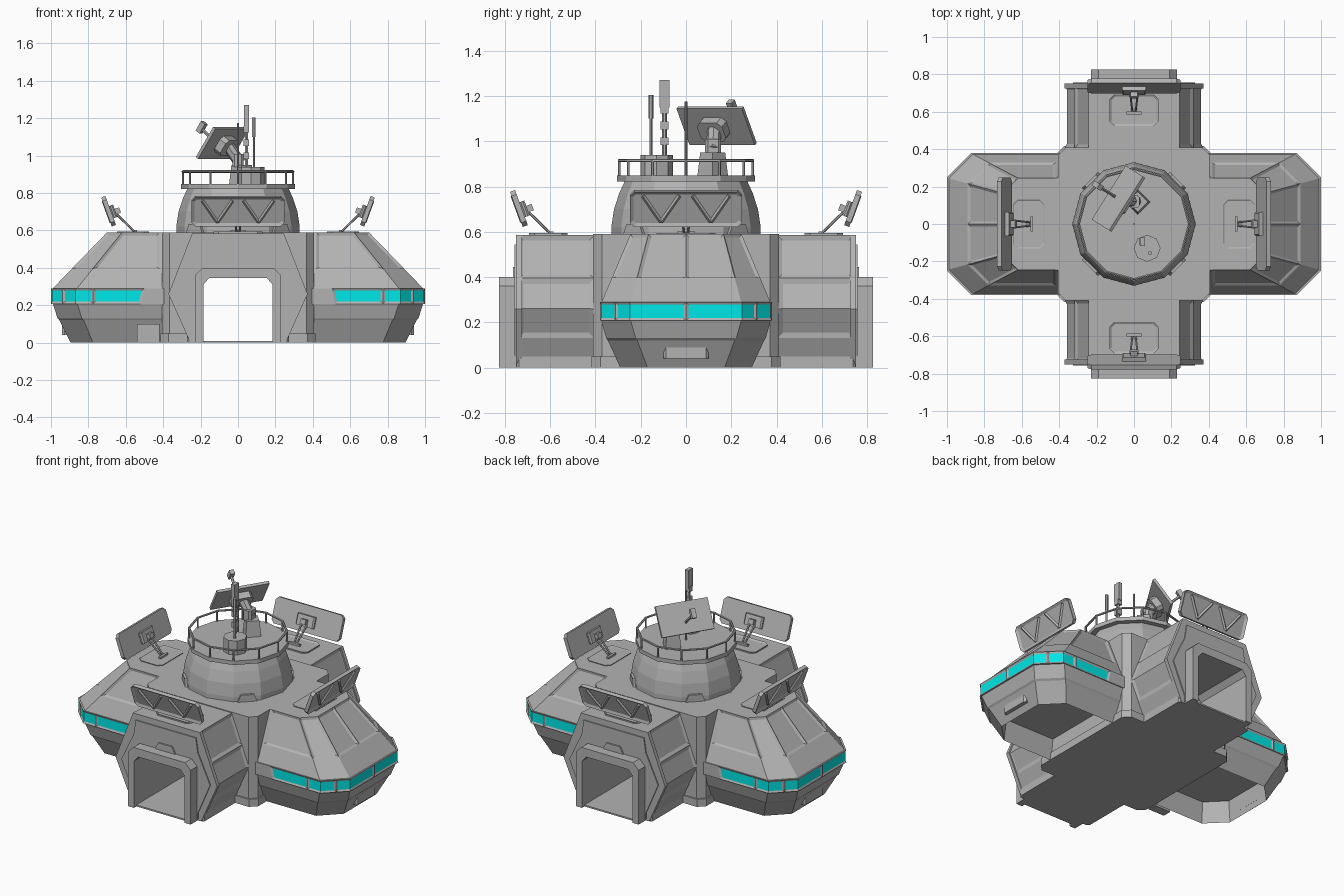
import bpy, bmesh
from math import pi, cos, sin
from mathutils import Matrix, Vector

if "Cube" in bpy.data.objects:
    bpy.data.objects.remove(bpy.data.objects["Cube"])


def material(name, rgb):
    m = bpy.data.materials.new(name)
    m.use_nodes = True
    m.diffuse_color = (*rgb, 1)
    m.node_tree.nodes["Principled BSDF"].inputs["Base Color"].default_value = (*rgb, 1)
    return m


MATS = [material("hull grey", (0.45, 0.45, 0.45)), material("window cyan", (0.0, 0.8, 0.8))]
I = Matrix.Identity(4)
T = Matrix.Translation


def turn(k, axis="Z"):
    return Matrix.Rotation(k * pi / 2, 4, axis)


def emit(bm, name, M=I):
    bm.transform(M)
    me = bpy.data.meshes.new(name)
    bm.to_mesh(me)
    bm.free()
    for m in MATS:
        me.materials.append(m)
    ob = bpy.data.objects.new(name, me)
    bpy.context.collection.objects.link(ob)


def loft(rings):
    bm = bmesh.new()
    rows = [[bm.verts.new(p) for p in ring] for ring in rings]
    n = len(rows[0])
    for a, b in zip(rows, rows[1:]):
        for i in range(n):
            j = (i + 1) % n
            bm.faces.new((a[i], a[j], b[j], b[i]))
    bm.faces.new(rows[0])
    bm.faces.new(rows[-1])
    bmesh.ops.recalc_face_normals(bm, faces=bm.faces)
    bm.normal_update()
    return bm


def prism(pts, a, b, axis="Z"):
    if axis == "Y":
        return loft([[(u, t, v) for u, v in pts] for t in (a, b)])
    return loft([[(u, v, t) for u, v in pts] for t in (a, b)])


def rect(w, h, c=0.0):
    x, y = w / 2, h / 2
    if c == 0:
        return [(-x, -y), (x, -y), (x, y), (-x, y)]
    return [(c - x, -y), (x - c, -y), (x, c - y), (x, y - c),
            (x - c, y), (c - x, y), (-x, y - c), (-x, c - y)]


def box(name, size, M, c=0.0):
    w, h, d = size
    emit(prism(rect(w, h, c), -d / 2, d / 2), name, M)


def tube(name, p, q, r, n=6, M=I, r2=None):
    p, q = Vector(p), Vector(q)
    d = q - p
    bm = bmesh.new()
    bmesh.ops.create_cone(bm, cap_ends=True, segments=n, radius1=r,
                          radius2=r if r2 is None else r2, depth=d.length)
    P = T((p + q) / 2) @ d.to_track_quat("Z", "Y").to_matrix().to_4x4()
    emit(bm, name, M @ P)


def inset(bm, test, t, d, mat=0):
    """Inset each connected patch of faces whose centre and normal pass the test."""
    faces = [f for f in bm.faces if test(f.calc_center_median(), f.normal)]
    bmesh.ops.inset_region(bm, faces=faces, thickness=t, depth=d, use_even_offset=True)
    for f in faces:
        f.material_index = mat


# Central core, open along y for the passage
half_core = [(0.185, -0.41), (0.365, -0.41), (0.405, -0.37),
             (0.405, 0.37), (0.365, 0.41), (0.185, 0.41)]
for k, side in ((0, "left"), (2, "right")):
    emit(prism(half_core, 0, 0.345), "core_wall_" + side, turn(k))
    plinth = [(x * 1.02, y * 1.02) for x, y in half_core]
    emit(prism(plinth, 0, 0.05), "core_plinth_" + side, turn(k))
emit(prism(rect(0.81, 0.82, 0.04), 0.345, 0.59), "core_roof")
box("passage_floor", (0.42, 1.6, 0.01), T((0, 0, 0.005)))

# Entrance arms with hexagonal section
DOOR = [(0.185, 0), (0.185, 0.31), (0.155, 0.345), (-0.155, 0.345), (-0.185, 0.31), (-0.185, 0)]


def arch(right):
    return [(-x, z) for x, z in right] + right[::-1] + DOOR


HEX = [(0.25, 0), (0.309, 0.13), (0.37, 0.26), (0.317, 0.395), (0.242, 0.585)]
for k, side in ((0, "front"), (2, "back")):
    R = turn(k)
    bm = prism(arch(HEX), -0.74, -0.405, "Y")
    inset(bm, lambda c, n: abs(n.y) < 0.1 and abs(c.x) > 0.22 and 0.395 < c.z < 0.57, 0.02, -0.01)
    inset(bm, lambda c, n: abs(n.y) < 0.1 and abs(c.x) > 0.3 and 0.14 < c.z < 0.39, 0.023, -0.01)
    emit(bm, side + "_arm", R)
    rim = [(0.255, 0), (0.372, 0.26), (0.245, 0.585)]
    emit(prism(arch(rim), -0.75, -0.725, "Y"), side + "_facade_rim", R)
    panel = [(0.235, 0.01), (0.235, 0.05), (0.325, 0.26), (0.235, 0.45), (0.22, 0.545)]
    emit(prism(arch(panel), -0.757, -0.74, "Y"), side + "_facade_panel", R)
    frame = [(0.23, 0), (0.23, 0.36), (0.19, 0.4)]
    emit(prism(arch(frame), -0.825, -0.74, "Y"), side + "_door_frame", R)
    lintel = [(-0.075, 0.4), (0.075, 0.4), (0.05, 0.445), (-0.05, 0.445)]
    emit(prism(lintel, -0.765, -0.75, "Y"), side + "_door_lintel", R)
    for s in (-1, 1):
        box(side + "_arm_plinth", (0.08, 0.36, 0.052), R @ T((s * 0.232, -0.568, 0.026)), 0.01)


# Side arms with faceted ends and window bands
def ring(z, xe, yh, ch, inner=0.5, dense=False):
    h = [(0.38, -yh), (inner, -yh)]
    h += [(0.775, -yh)] if dense else []
    h += [(xe - ch, -yh)]
    h += [(xe - ch * 0.48, -yh + ch * 0.52)] if dense else []
    h += [(xe, -yh + ch)]
    loop = h + [(xe, 0)] + [(x, -y) for x, y in h[::-1]]
    return [(x, y, z) for x, y in loop]


for k, side in ((0, "left"), (2, "right")):
    R = turn(k)
    bm = loft([ring(0.285, 0.995, 0.375, 0.13, 0.42), ring(0.395, 0.889, 0.328, 0.112, 0.42),
               ring(0.59, 0.7, 0.245, 0.08, 0.42)])
    panels = [f for f in bm.faces if f.calc_center_median().x > 0.45
              and 0.4 < f.calc_center_median().z < 0.58]
    bmesh.ops.inset_individual(bm, faces=panels, thickness=0.014, depth=-0.008, use_even_offset=True)
    emit(bm, side + "_arm_upper", R)
    # panes wrap around the corners, so each is a group of neighbouring faces
    bm = loft([ring(0.208, 1.0, 0.38, 0.13, 0.52, True), ring(0.29, 1.0, 0.38, 0.13, 0.5, True)])
    for s in (-1, 1):
        inset(bm, lambda c, n: abs(n.z) < 0.1 and c.x > 0.965 and c.y * s > 0, 0.012, -0.006, 1)
        inset(bm, lambda c, n: abs(n.z) < 0.1 and 0.775 < c.x < 0.93 and c.y * s > 0.3, 0.012, -0.006, 1)
        inset(bm, lambda c, n: abs(n.z) < 0.1 and 0.55 < c.x < 0.77 and c.y * s > 0.3, 0.012, -0.006, 1)
    emit(bm, side + "_window_band", R)
    # underside is hollowed out
    bm = loft([ring(0, 0.895, 0.29, 0.12), ring(0.12, 0.955, 0.345, 0.13),
               ring(0.13, 0.965, 0.352, 0.13), ring(0.21, 0.99, 0.375, 0.13)])
    inset(bm, lambda c, n: n.z < -0.9, 0.015, -0.14)
    emit(bm, side + "_arm_lower", R)
    box(side + "_end_hatch", (0.05, 0.2, 0.06), R @ T((0.915, 0, 0.07)), 0.012)
box("side_step", (0.12, 0.06, 0.1), T((-0.48, -0.335, 0.05)))

# Roof hatches and tilted screens, one on each arm
for k, side, d in ((0, "front", 0.738), (1, "left", 0.692), (2, "back", 0.738), (3, "right", 0.692)):
    R = turn(k)
    bm = prism(rect(0.26, 0.17, 0.025), 0.58, 0.594)
    inset(bm, lambda c, n: n.z > 0.9, 0.012, -0.008)
    emit(bm, side + "_roof_hatch", R @ T((0, 0.13 - d, 0)))
    S = R @ T((0, -d, 0.703)) @ Matrix.Rotation(0.35, 4, "X")
    bm = prism(rect(0.495, 0.165, 0.02), -0.012, 0.012, "Y")
    inset(bm, lambda c, n: n.y < -0.9, 0.016, -0.01)
    emit(bm, side + "_screen", S)
    for s in (-1, 1):
        for x in (0.03, 0.19):
            tube(side + "_screen_truss", (s * x, -0.007, 0.062), (s * 0.11, -0.007, -0.06), 0.009, 4, S)
        tube(side + "_screen_strut", (s * 0.02, 0.045 - d, 0.685), (s * 0.008, 0.14 - d, 0.592), 0.006, 6, R)
    box(side + "_screen_bracket", (0.13, 0.025, 0.07), S @ T((0, 0.022, -0.01)), 0.008)
    box(side + "_screen_joint", (0.04, 0.035, 0.03), S @ T((0, 0.042, -0.015)))
    box(side + "_strut_foot", (0.08, 0.015, 0.014), R @ T((0, 0.145 - d, 0.595)))


# Twelve-sided tower and platform
def circle(r, z, n=12):
    return [(r * cos(2 * pi * i / n), r * sin(2 * pi * i / n), z) for i in range(n)]


emit(loft([circle(r, z) for r, z in
           ((0.33, 0.585), (0.33, 0.62), (0.318, 0.7), (0.295, 0.77), (0.27, 0.825))]), "tower")
emit(loft([circle(0.305, 0.822), circle(0.305, 0.848)]), "tower_platform")
foot = [(-0.06, 0.59), (0.06, 0.59), (0.04, 0.635), (-0.04, 0.635)]
for i in range(4):
    emit(prism(foot, -0.332, -0.3, "Y"), "tower_bracket", turn(i + 0.5))

# Railing
low, high = circle(0.295, 0.845), circle(0.295, 0.915)
for i in range(12):
    tube("railing_post", low[i], high[i], 0.006)
    tube("railing_bar", high[i - 1], high[i], 0.007)

# Antenna cluster
tube("antenna_base", (0.07, -0.13, 0.845), (0.07, -0.13, 0.94), 0.072, 8)
tube("centre_mast", (0, 0, 0.845), (0, 0, 1.175), 0.006)
tube("tall_antenna", (0.045, -0.095, 0.93), (0.045, -0.095, 1.16), 0.01)
box("tall_antenna_panel", (0.025, 0.045, 0.12), T((0.045, -0.095, 1.21)))
for z in (1.0, 1.07, 1.14):
    box("tall_antenna_module", (0.03, 0.035, 0.035), T((0.045, -0.095, z)))
tube("short_antenna", (0.085, -0.155, 0.93), (0.085, -0.155, 1.11), 0.007)
tube("short_antenna_tip", (0.085, -0.155, 1.1), (0.085, -0.155, 1.205), 0.011)

# Radar panel on its pedestal
tube("radar_pedestal", (0.02, 0.118, 0.845), (0.02, 0.118, 0.95), 0.068, 4, turn(0), 0.055)
box("radar_knuckle", (0.06, 0.07, 0.07), T((0.0, 0.12, 0.975)), 0.012)
tube("radar_neck", (0.01, 0.12, 0.96), (-0.05, 0.125, 1.05), 0.032, 8)
along = Vector((0.175, 0.28, 0)).normalized()
up = Vector((0.09, -0.055, 0.155))
up = (up - along * up.dot(along)).normalized()
out = up.cross(along)
D = T((-0.083, 0.135, 1.068)) @ Matrix((-along, up, out)).transposed().to_4x4()
box("radar_panel", (0.34, 0.195, 0.018), D)
box("radar_mount", (0.13, 0.1, 0.045), D @ T((0, 0, -0.03)), 0.02)
tube("radar_feed_arm", (0, -0.03, 0), (0, -0.01, 0.15), 0.009, 6, D)
box("radar_feed", (0.03, 0.06, 0.03), D @ T((0, -0.005, 0.155)))
